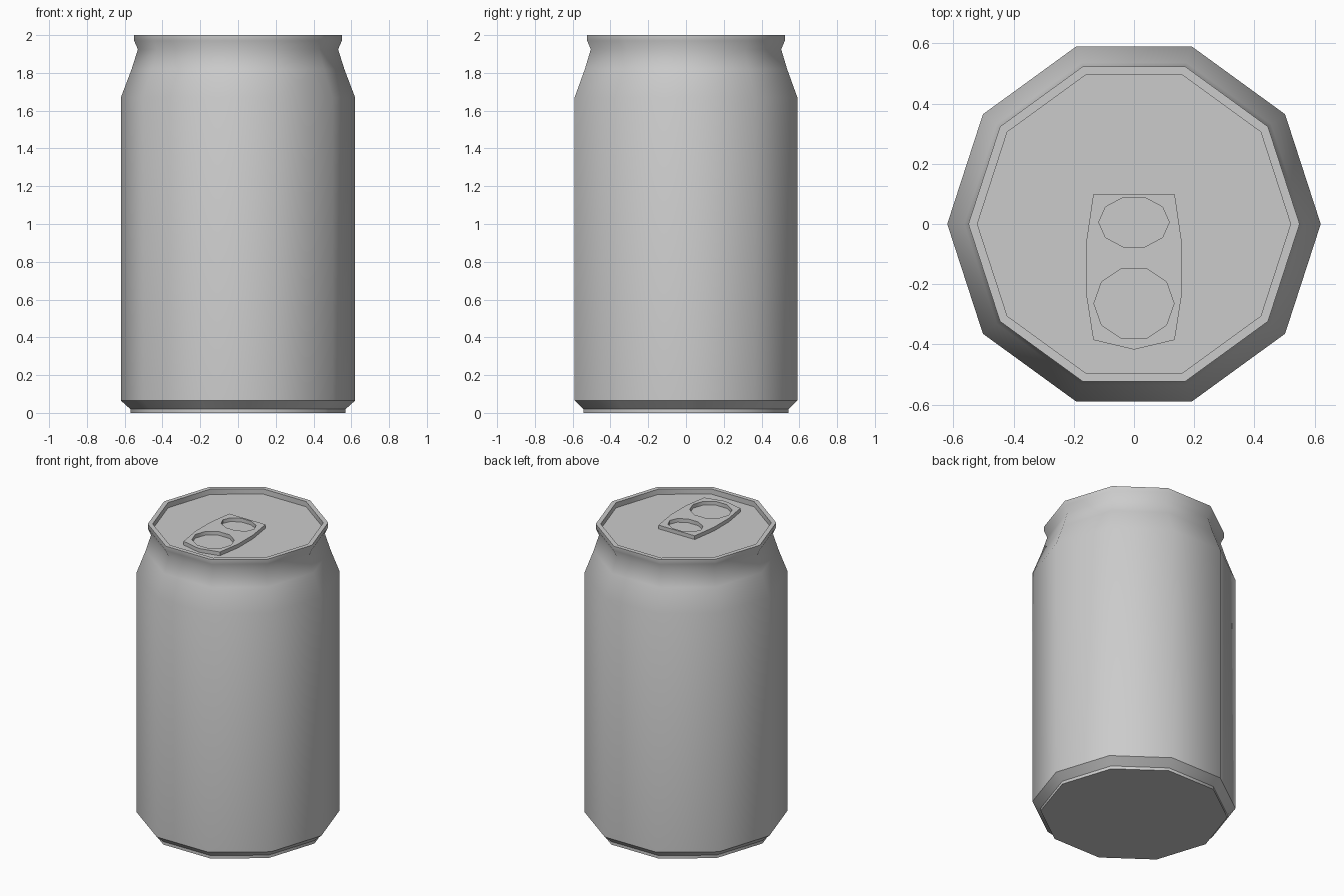
import bpy, bmesh
from math import sin, cos, tau, radians

if "Cube" in bpy.data.objects:
    bpy.data.objects.remove(bpy.data.objects["Cube"])

SIDES = 10


def ring(rx, ry, cy=0.0):
    return [(rx * cos(tau * i / SIDES), cy + ry * sin(tau * i / SIDES)) for i in range(SIDES)]


def smooth(obj):
    bpy.ops.object.select_all(action='DESELECT')
    obj.select_set(True)
    bpy.context.view_layer.objects.active = obj
    bpy.ops.object.shade_smooth_by_angle(angle=radians(40))


# Can body: ten-sided lathe of a (radius, height) profile, capped by base and lid
profile = [(0.57, 0), (0.57, 0.02), (0.62, 0.065), (0.62, 1.67), (0.563, 1.82),
           (0.53, 1.925), (0.55, 1.97), (0.55, 2.0), (0.52, 2.0), (0.52, 1.965)]
bm = bmesh.new()
loops = [[bm.verts.new((x, y, z)) for x, y in ring(r, r)] for r, z in profile]
for a, b in zip(loops, loops[1:]):
    for i in range(SIDES):
        j = (i + 1) % SIDES
        bm.faces.new((a[i], a[j], b[j], b[i]))
bm.faces.new(loops[0][::-1])
bm.faces.new(loops[-1])
mesh = bpy.data.meshes.new("can_body")
bm.to_mesh(mesh)
bm.free()
body = bpy.data.objects.new("can_body", mesh)
bpy.context.collection.objects.link(body)
smooth(body)

# Pull tab: extruded outline with two holes
half = [(0.135, 0.10), (0.16, -0.07), (0.16, -0.225), (0.135, -0.385)]
outline = half + [(0, -0.417)] + [(-x, y) for x, y in reversed(half)]
curve = bpy.data.curves.new("pull_tab", 'CURVE')
curve.dimensions = '2D'
curve.fill_mode = 'BOTH'
curve.extrude = 0.0125
for pts in (outline, ring(0.117, 0.086, 0.006), ring(0.133, 0.122, -0.264)):
    s = curve.splines.new('POLY')
    s.points.add(len(pts) - 1)
    for p, (x, y) in zip(s.points, pts):
        p.co = (x, y, 0, 1)
    s.use_cyclic_u = True
tab = bpy.data.objects.new("pull_tab", curve)
tab.location.z = 1.9775
bpy.context.collection.objects.link(tab)
bpy.ops.object.select_all(action='DESELECT')
tab.select_set(True)
bpy.context.view_layer.objects.active = tab
bpy.ops.object.convert(target='MESH')
smooth(bpy.context.object)
